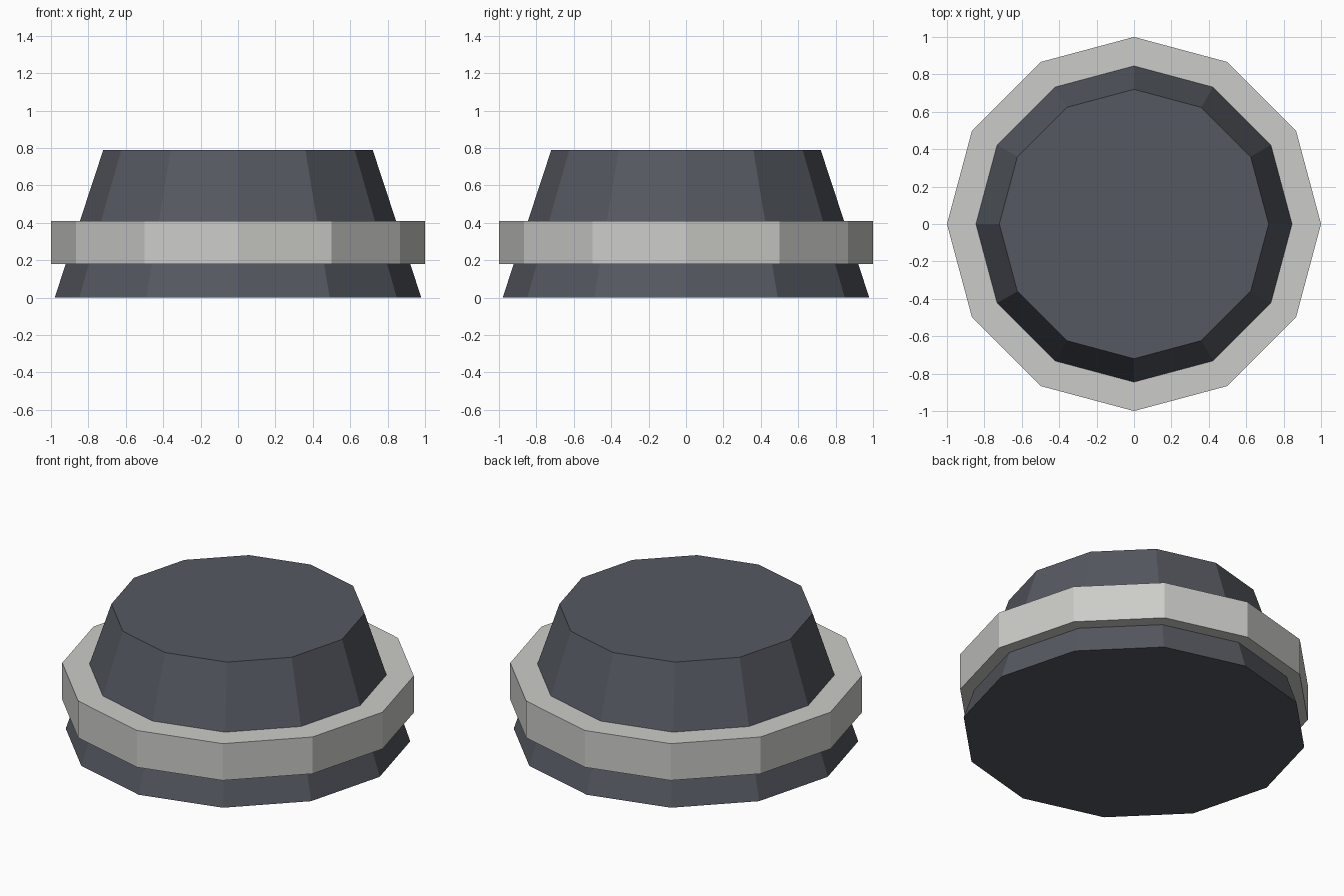
import bpy

cube = bpy.data.objects.get("Cube")
if cube:
    bpy.data.objects.remove(cube, do_unlink=True)

SIDES = 12


def material(name, rgb):
    mat = bpy.data.materials.new(name)
    mat.use_nodes = True
    colour = (*rgb, 1.0)
    mat.diffuse_color = colour
    mat.node_tree.nodes["Principled BSDF"].inputs["Base Color"].default_value = colour
    return mat


def frustum(name, bottom_radius, top_radius, z_low, z_high, mat):
    bpy.ops.mesh.primitive_cone_add(
        vertices=SIDES, radius1=bottom_radius, radius2=top_radius,
        depth=z_high - z_low, location=(0, 0, (z_low + z_high) / 2))
    obj = bpy.context.object
    obj.name = name
    obj.data.materials.append(mat)
    bpy.ops.object.shade_flat()
    return obj


dark_grey = material("dark slate grey", (0.09, 0.098, 0.117))
light_grey = material("light warm grey", (0.60, 0.60, 0.58))

# Tapered body
frustum("tapered_body", 0.98, 0.72, 0.0, 0.79, dark_grey)

# Straight band around the body
frustum("outer_band", 1.0, 1.0, 0.18, 0.41, light_grey)
